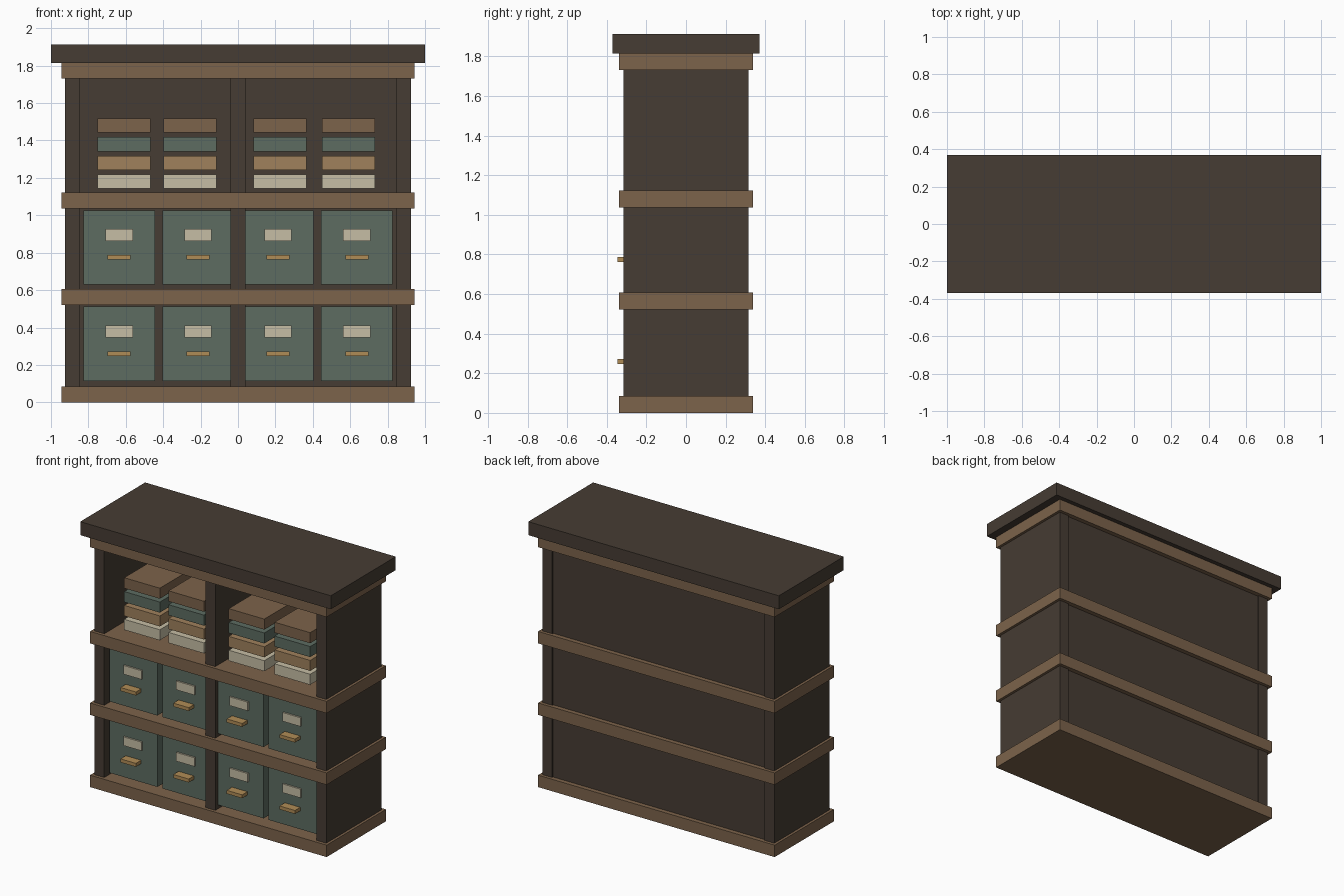
import bpy

if "Cube" in bpy.data.objects:
    bpy.data.objects.remove(bpy.data.objects["Cube"])


def material(name, rgb):
    m = bpy.data.materials.new(name)
    m.diffuse_color = (*rgb, 1)
    m.use_nodes = True
    m.node_tree.nodes["Principled BSDF"].inputs["Base Color"].default_value = m.diffuse_color
    return m


DARK = material("dark_wood", (0.061, 0.045, 0.033))
WOOD = material("brown_wood", (0.202, 0.125, 0.070))
GREEN = material("green_paint", (0.109, 0.150, 0.120))
TAN = material("tan_cover", (0.350, 0.220, 0.107))
CREAM = material("cream_paper", (0.565, 0.515, 0.376))
BRASS = material("brass", (0.434, 0.262, 0.093))


def box(name, x, y, z, mat):
    """Box from (min, max) ranges on each axis."""
    bpy.ops.mesh.primitive_cube_add(size=1, location=[sum(r) / 2 for r in (x, y, z)])
    ob = bpy.context.object
    ob.name = name
    ob.scale = [r[1] - r[0] for r in (x, y, z)]
    bpy.ops.object.transform_apply(location=False, rotation=False, scale=True)
    ob.data.materials.append(mat)
    return ob


def span(centre, width):
    return (centre - width / 2, centre + width / 2)


# Carcass: sides, centre divider, back and top slab
for name, x in (("left_side", -0.886), ("centre_divider", 0), ("right_side", 0.886)):
    y_back = 0.295 if x == 0 else 0.315
    box(name, span(x, 0.078), (-0.315, y_back), (0.04, 1.78), DARK)
box("back_panel", (-0.86, 0.86), (0.27, 0.305), (0.04, 1.78), DARK)
box("top_slab", (-1, 1), (-0.37, 0.37), (1.815, 1.912), DARK)

# Horizontal shelf boards
for name, z in (("base_board", 0.0), ("lower_shelf", 0.521),
                ("upper_shelf", 1.037), ("top_board", 1.731)):
    box(name, span(0, 1.888), span(0, 0.676), (z, z + 0.086), WOOD)

# Two rows of drawers with label plates and pulls
for row, z in (("lower", 0.313), ("upper", 0.828)):
    for i, x in enumerate((-0.635, -0.213, 0.213, 0.635), 1):
        tag = f"{row}_{i}"
        box(f"drawer_{tag}", span(x, 0.382), (-0.285, 0.24), span(z, 0.397), GREEN)
        box(f"label_{tag}", span(x, 0.145), (-0.297, -0.28), span(z + 0.066, 0.063), CREAM)
        box(f"pull_{tag}", span(x, 0.123), (-0.345, -0.28), span(z - 0.053, 0.025), BRASS)

# Stacks of folded goods in the open top bays
for i, x in enumerate((-0.61, -0.257, 0.224, 0.59), 1):
    for j, mat in enumerate((CREAM, TAN, GREEN, WOOD)):
        box(f"stack_{i}_layer_{j + 1}", span(x, 0.284), (-0.223, 0.18),
            span(1.18 + 0.1 * j, 0.076), mat)
